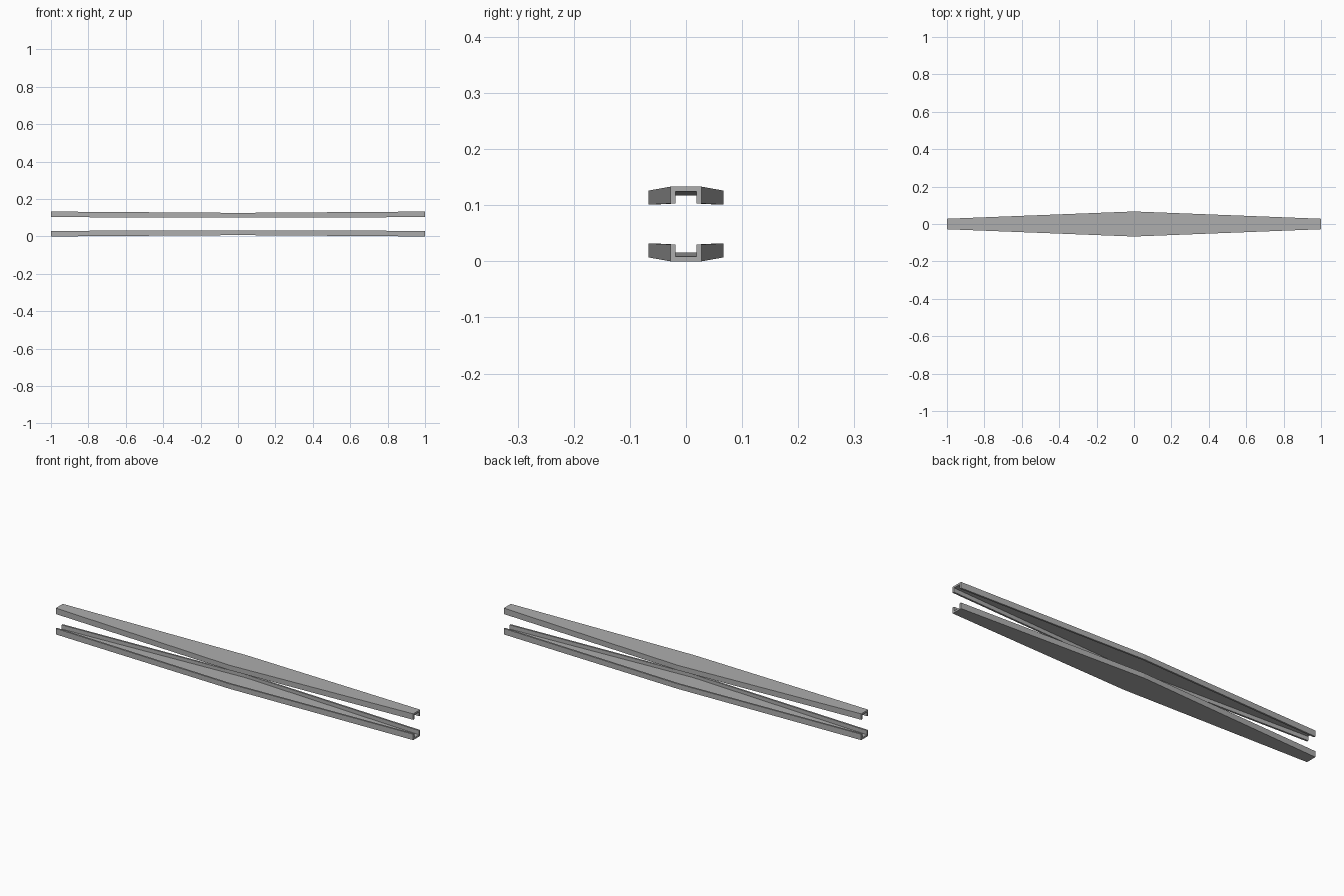
import bpy
import bmesh

cube = bpy.data.objects.get("Cube")
if cube:
    bpy.data.objects.remove(cube, do_unlink=True)

HEIGHT = 0.133

grey = bpy.data.materials.new("plain grey")
grey.use_nodes = True
colour = (0.42, 0.42, 0.42, 1)
grey.diffuse_color = colour
grey.node_tree.nodes["Principled BSDF"].inputs["Base Color"].default_value = colour


def channel_section(half_width, bottom, rim, wall=0.009):
    """Outline of an upward-opening U channel, as (y, z) pairs."""
    inner, floor = half_width - wall, bottom + wall
    right = [(half_width, bottom), (half_width, rim), (inner, rim), (inner, floor)]
    return right + [(-y, z) for y, z in reversed(right)]


def make_channel(name, flipped):
    """Loft the narrow end, wide middle and narrow end sections."""
    narrow = channel_section(0.028, 0.0, 0.03)
    wide = channel_section(0.067, 0.007, 0.032)
    bm = bmesh.new()
    rings = []
    for x, section in ((-1, narrow), (0, wide), (1, narrow)):
        rings.append([bm.verts.new((x, y, HEIGHT - z if flipped else z))
                      for y, z in section])
    for a, b in zip(rings, rings[1:]):
        for i in range(len(a)):
            j = (i + 1) % len(a)
            bm.faces.new((a[i], a[j], b[j], b[i]))
    # End caps: two walls and the floor web
    for ring in (rings[0], rings[-1]):
        for corners in ((0, 1, 2, 3), (4, 5, 6, 7), (0, 3, 4, 7)):
            bm.faces.new([ring[i] for i in corners])
    bmesh.ops.recalc_face_normals(bm, faces=bm.faces)
    mesh = bpy.data.meshes.new(name)
    bm.to_mesh(mesh)
    bm.free()
    mesh.materials.append(grey)
    bpy.context.collection.objects.link(bpy.data.objects.new(name, mesh))


make_channel("lower_channel", False)
make_channel("upper_channel", True)
